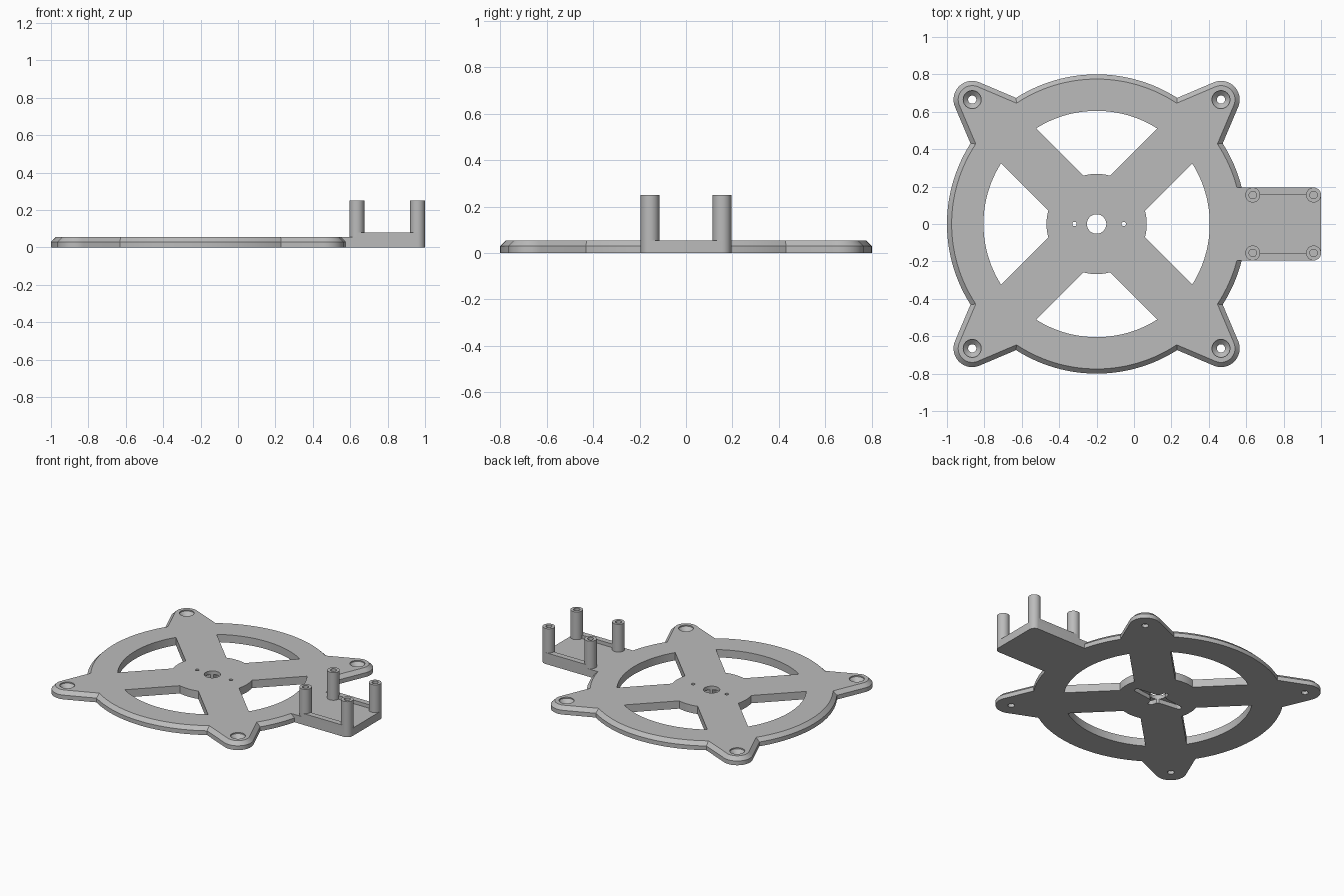
import bpy, bmesh
from math import sin, cos, acos, asin, radians, pi, sqrt

cube = bpy.data.objects.get("Cube")
if cube:
    bpy.data.objects.remove(cube)

grey = bpy.data.materials.new("plain grey")
grey.use_nodes = True
grey.diffuse_color = (0.5, 0.5, 0.5, 1)
grey.node_tree.nodes["Principled BSDF"].inputs["Base Color"].default_value = (0.5, 0.5, 0.5, 1)

HUB_X = -0.2      # centre of the round plate
THICK = 0.055


def arc(r, a, b, n, cx=0, cy=0):
    return [(cx + r * cos(a + (b - a) * i / n), cy + r * sin(a + (b - a) * i / n))
            for i in range(n + 1)]


def circle(r, cx=0, cy=0, n=40):
    return arc(r, 0, 2 * pi, n, cx, cy)[:-1]


def turn(pts, a):
    return [(x * cos(a) - y * sin(a), x * sin(a) + y * cos(a)) for x, y in pts]


def loft(name, layers, at=(0, 0)):
    """Solid through matching outlines, each given as (points, height)."""
    bm = bmesh.new()
    rings = [[bm.verts.new((x + at[0], y + at[1], z)) for x, y in pts] for pts, z in layers]
    bm.faces.new(rings[0][::-1])
    bm.faces.new(rings[-1])
    for low, high in zip(rings, rings[1:]):
        n = len(low)
        for i in range(n):
            j = (i + 1) % n
            bm.faces.new((low[i], low[j], high[j], high[i]))
    bmesh.ops.recalc_face_normals(bm, faces=bm.faces)
    mesh = bpy.data.meshes.new(name)
    bm.to_mesh(mesh)
    bm.free()
    mesh.materials.append(grey)
    ob = bpy.data.objects.new(name, mesh)
    bpy.context.collection.objects.link(ob)
    return ob


def activate(ob):
    bpy.ops.object.select_all(action='DESELECT')
    ob.select_set(True)
    bpy.context.view_layer.objects.active = ob


def combine(ob, other, operation='DIFFERENCE'):
    activate(ob)
    mod = ob.modifiers.new("combine", 'BOOLEAN')
    mod.operation = operation
    mod.solver = 'EXACT'
    mod.object = other
    bpy.ops.object.modifier_apply(modifier=mod.name)
    bpy.data.objects.remove(other)


def finish(ob):
    activate(ob)
    bpy.ops.object.shade_smooth_by_angle(angle=radians(25))


# Round plate with four ears, outline shrunk by d for the chamfered top
EAR = 0.665


def plate_outline(d):
    rim, ear, tilt = 0.8 - d, 0.1 - d, radians(23)
    side = EAR * (cos(tilt) - sin(tilt)) + ear
    valley = acos(side / rim) - tilt
    quarter = arc(rim, -valley, valley, 28) + arc(ear, -tilt, pi / 2 + tilt, 20, EAR, EAR)
    return [p for k in range(4) for p in turn(quarter, k * pi / 2)]


plate = loft("mounting_plate", [(plate_outline(0), 0), (plate_outline(0), 0.03),
                                (plate_outline(0.025), THICK)], (HUB_X, 0))

# Four windows that leave diagonal spokes
outer, inner, spoke = 0.605, 0.268, 0.132
half_out = pi / 4 - asin(spoke / outer)
half_in = pi / 4 - asin(spoke / inner)
window = arc(outer, -half_out, half_out, 24) + arc(inner, half_in, -half_in, 8)
for k in range(4):
    pts = turn(window, k * pi / 2)
    combine(plate, loft("window_cutter", [(pts, -0.1), (pts, 0.2)], (HUB_X, 0)))

# Countersunk screw holes in the ears
for sx in (-1, 1):
    for sy in (-1, 1):
        layers = [(circle(r), z) for r, z in
                  ((0.022, -0.1), (0.022, 0.022), (0.048, 0.047), (0.048, 0.1))]
        combine(plate, loft("screw_cutter", layers, (HUB_X + sx * EAR, sy * EAR)))

# Hub holes
for x, r in ((0, 0.052), (-0.118, 0.012), (0.145, 0.012)):
    pts = circle(r)
    combine(plate, loft("hub_cutter", [(pts, -0.1), (pts, 0.2)], (HUB_X + x, 0)))


# Cross-shaped pocket under the hub, with tapered round-ended arms
def arm(length, root, tip):
    right = arc(tip, -pi / 2, pi / 2, 8, length - tip) + [(0, root)]
    left = arc(tip, pi / 2, 3 * pi / 2, 8, tip - length) + [(0, -root)]
    return right + left


for pts in (arm(0.19, 0.04, 0.018), turn(arm(0.09, 0.035, 0.018), pi / 2)):
    combine(plate, loft("pocket_cutter", [(pts, -0.1), (pts, 0.03)], (HUB_X, 0)))

# Side bracket base with rounded outer corners
POST_R, POST_Y, POST_X = 0.04, 0.155, (0.635, 0.96)
edge = POST_Y + POST_R
base = ([(0.46, -edge)] + arc(POST_R, -pi / 2, 0, 10, POST_X[1], -POST_Y)
        + arc(POST_R, 0, pi / 2, 10, POST_X[1], POST_Y) + [(0.46, edge)])
bracket = loft("bracket_base", [(base, 0), (base, THICK)])
combine(plate, bracket, 'UNION')
finish(plate)

# Rails and hollow posts on the bracket
for sy, side in ((-1, "right"), (1, "left")):
    a, b = sorted((sy * POST_Y, sy * edge))
    rail = [(POST_X[0], a), (POST_X[1], a), (POST_X[1], b), (POST_X[0], b)]
    loft(side + "_rail", [(rail, 0.02), (rail, 0.08)])
    for x, end in zip(POST_X, ("inner", "outer")):
        post = loft(f"{side}_{end}_post", [(circle(POST_R), 0.01), (circle(POST_R), 0.25)],
                    (x, sy * POST_Y))
        bore = circle(0.02)
        combine(post, loft("bore_cutter", [(bore, 0.1), (bore, 0.3)], (x, sy * POST_Y)))
        finish(post)
